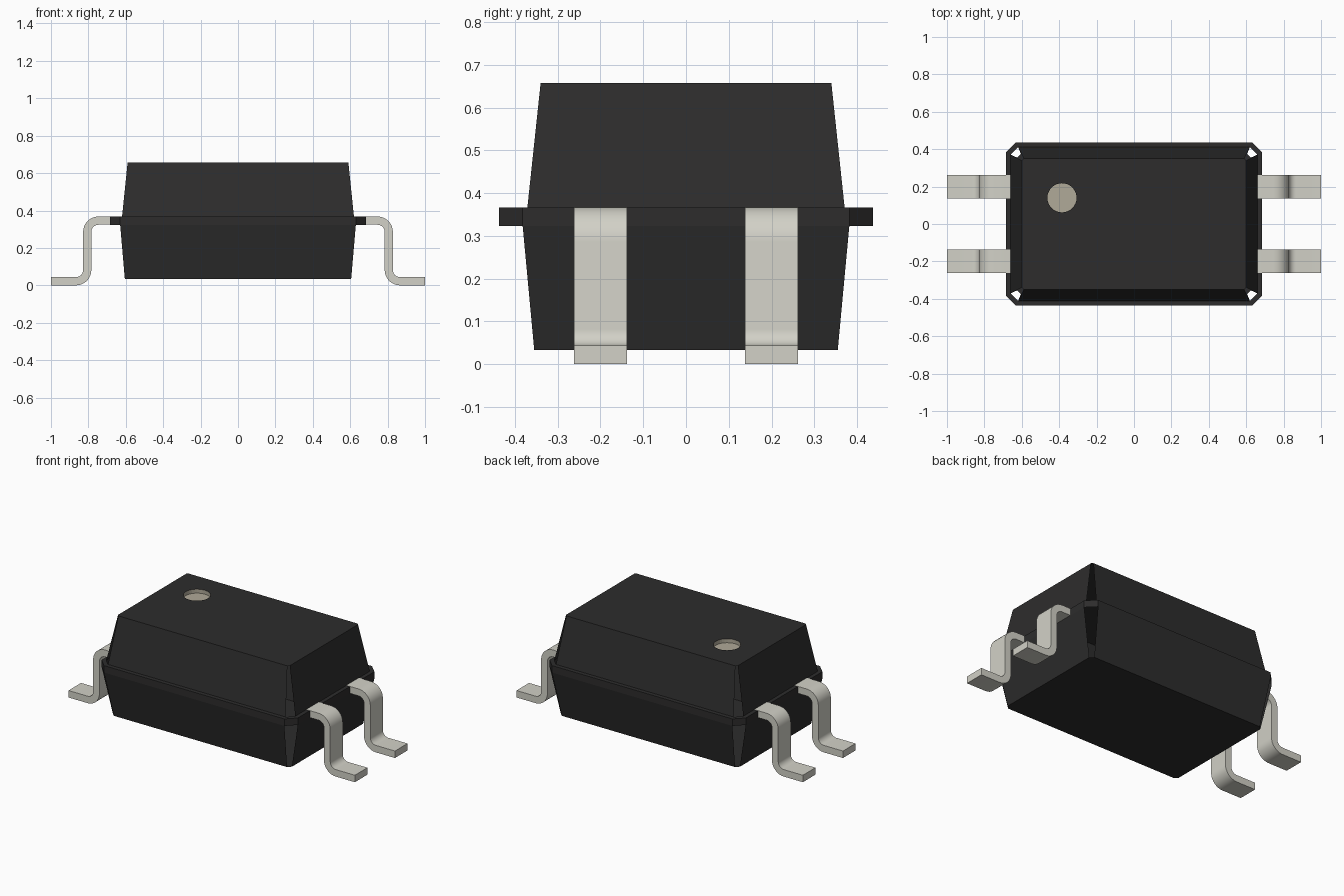
import bpy, bmesh, math

cube = bpy.data.objects.get("Cube")
if cube:
    bpy.data.objects.remove(cube, do_unlink=True)


def material(name, rgb):
    m = bpy.data.materials.new(name)
    m.use_nodes = True
    m.diffuse_color = (*rgb, 1)
    bsdf = next(n for n in m.node_tree.nodes if n.type == 'BSDF_PRINCIPLED')
    bsdf.inputs["Base Color"].default_value = (*rgb, 1)
    return m


BLACK = material("black plastic", (0.026, 0.0255, 0.0255))
METAL = material("pale metal", (0.645, 0.638, 0.572))
TAN = material("marker tan", (0.435, 0.398, 0.316))

DOT_X, DOT_Y, DOT_R, DOT_DEPTH = -0.385, 0.14, 0.078, 0.025
TOP_Z = 0.658


def finish(name, bm, mat):
    mesh = bpy.data.meshes.new(name)
    bm.to_mesh(mesh)
    bm.free()
    mesh.materials.append(mat)
    obj = bpy.data.objects.new(name, mesh)
    bpy.context.collection.objects.link(obj)
    return obj


def ring(bm, hx, hy, c, z):
    """Rectangle with cut corners, anticlockwise; even edges are the long sides."""
    pts = [(-hx + c, -hy), (hx - c, -hy), (hx, -hy + c), (hx, hy - c),
           (hx - c, hy), (-hx + c, hy), (-hx, hy - c), (-hx, -hy + c)]
    return [bm.verts.new((x, y, z)) for x, y in pts]


def circle(bm, z):
    steps = [2 * math.pi * i / 32 for i in range(32)]
    return [bm.verts.new((DOT_X + DOT_R * math.cos(a), DOT_Y + DOT_R * math.sin(a), z))
            for a in steps]


def loop_edges(bm, verts):
    pairs = zip(verts, verts[1:] + verts[:1])
    return [bm.edges.get(p) or bm.edges.new(p) for p in pairs]


def skin(bm, low, high, step=1):
    n = len(low)
    for i in range(0, n, step):
        j = (i + 1) % n
        bm.faces.new((low[i], low[j], high[j], high[i]))


# Moulded body: tapered walls with open corner slots and a closed belt
bm = bmesh.new()
base = ring(bm, 0.625, 0.375, 0.02, 0.033)
belt_low = ring(bm, 0.685, 0.437, 0.055, 0.323)
belt_high = ring(bm, 0.685, 0.437, 0.055, 0.367)
upper = ring(bm, 0.66, 0.411, 0.04, 0.367)
top = ring(bm, 0.60, 0.35, 0.01, TOP_Z)
bm.faces.new(base[::-1])
skin(bm, base, belt_low, 2)
skin(bm, belt_low, belt_high)
skin(bm, belt_high, upper)
skin(bm, upper, top, 2)
# Top face with a round opening for the marker
rim = circle(bm, TOP_Z)
filled = bmesh.ops.triangle_fill(bm, use_beauty=True, normal=(0, 0, 1),
                                 edges=loop_edges(bm, top) + loop_edges(bm, rim))
for f in filled["geom"]:
    if isinstance(f, bmesh.types.BMFace):
        f.normal_update()
        if f.normal.z < 0:
            f.normal_flip()
finish("body", bm, BLACK)

# Recessed marker cup
bm = bmesh.new()
floor = circle(bm, TOP_Z - DOT_DEPTH)
rim = circle(bm, TOP_Z)
bm.faces.new(floor)
skin(bm, rim, floor)
finish("marker_recess", bm, TAN)


def lead_profile():
    """Closed side outline (x, z) of a bent lead."""
    t, r_in, x_in = 0.044, 0.038, 0.784
    r_out = r_in + t
    top_z, x_out = 0.368, x_in + t
    cx1, cz1 = x_out - r_out, top_z - r_out     # shoulder bend centre
    cx2, cz2 = x_in + r_out, r_out              # foot bend centre
    angles = [math.radians(90 * i / 8) for i in range(9)]

    def side(r1, r2):
        shoulder = [(cx1 + r1 * math.sin(a), cz1 + r1 * math.cos(a)) for a in angles]
        foot = [(cx2 - r2 * math.cos(a), cz2 - r2 * math.sin(a)) for a in angles]
        return [(0.64, cz1 + r1)] + shoulder + foot + [(1.0, cz2 - r2)]

    return side(r_out, r_in), side(r_in, r_out)


# Four bent leads, mirrored to both ends
outer, inner = lead_profile()
for sx, end in ((1, "left"), (-1, "right")):
    for y, place in ((-0.2, "front"), (0.2, "back")):
        bm = bmesh.new()
        rows = []
        for dy in (-0.0625, 0.0625):
            rows.append([[bm.verts.new((sx * x, y + dy, z)) for x, z in s]
                         for s in (outer, inner)])
        (a_out, a_in), (b_out, b_in) = rows
        for i in range(len(outer) - 1):
            for p, q in ((a_out, a_in), (a_in, b_in), (b_in, b_out), (b_out, a_out)):
                bm.faces.new((p[i], p[i + 1], q[i + 1], q[i]))
        for i in (0, -1):
            bm.faces.new((a_out[i], a_in[i], b_in[i], b_out[i]))
        bmesh.ops.recalc_face_normals(bm, faces=bm.faces)
        lead = finish(f"{place}_{end}_lead", bm, METAL)
        bpy.ops.object.select_all(action='DESELECT')
        lead.select_set(True)
        bpy.context.view_layer.objects.active = lead
        bpy.ops.object.shade_smooth_by_angle(angle=math.radians(30))
